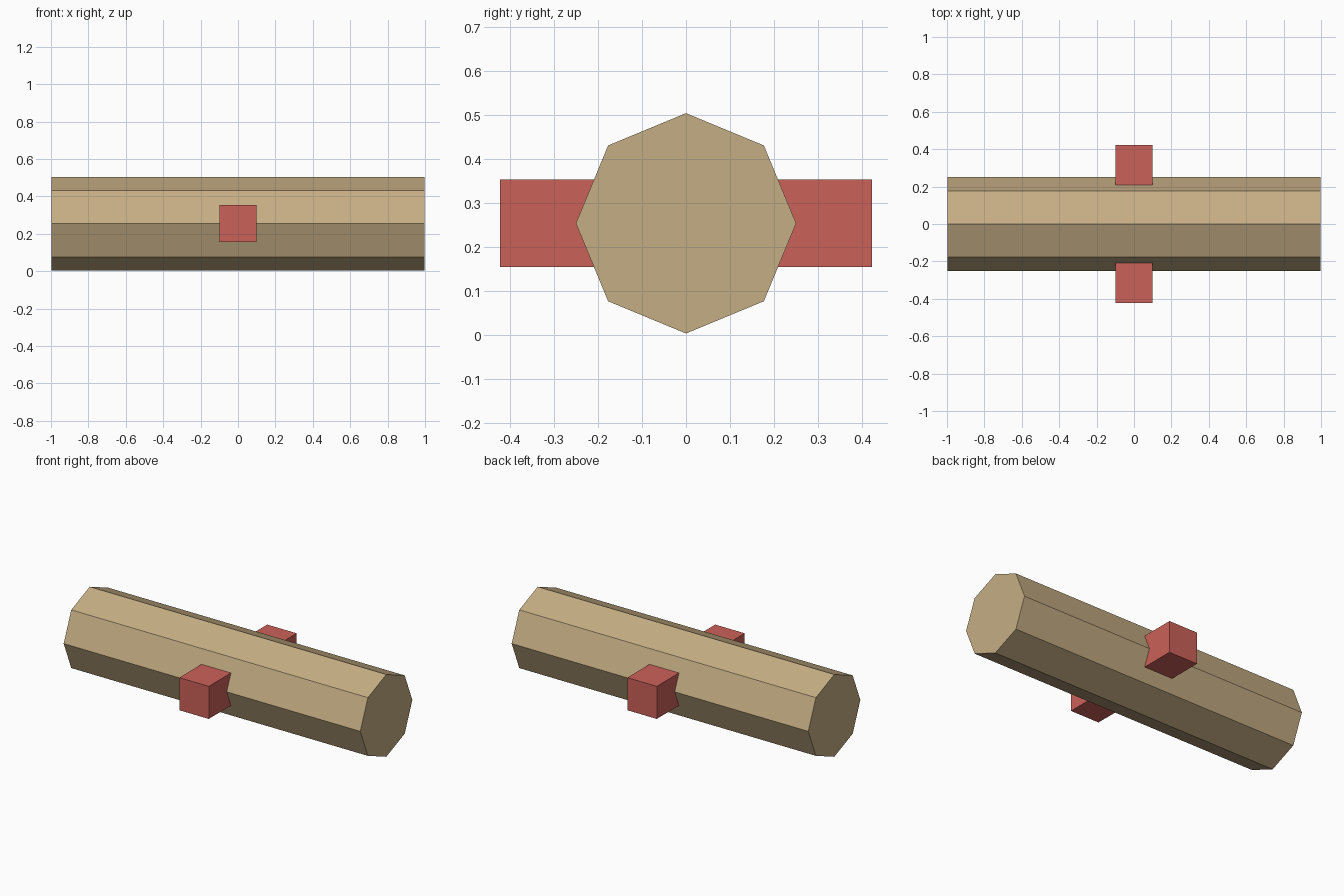
import bpy
from math import pi

if "Cube" in bpy.data.objects:
    bpy.data.objects.remove(bpy.data.objects["Cube"])

CENTRE_Z = 0.254


def paint(obj, name, colour):
    mat = bpy.data.materials.new(name)
    mat.diffuse_color = (*colour, 1)
    mat.use_nodes = True
    mat.node_tree.nodes["Principled BSDF"].inputs["Base Color"].default_value = mat.diffuse_color
    obj.data.materials.append(mat)


# Octagonal log lying along x, with a corner pointing straight up
bpy.ops.mesh.primitive_cylinder_add(vertices=8, radius=0.25, depth=1.994,
                                    location=(0, 0, CENTRE_Z),
                                    rotation=(0, pi / 2, 0))
log = bpy.context.object
log.name = "log"
paint(log, "wood", (0.56, 0.42, 0.23))

# Square peg passing through the middle of the log, front to back
bpy.ops.mesh.primitive_cube_add(size=1, location=(0, 0, CENTRE_Z))
peg = bpy.context.object
peg.name = "cross_peg"
peg.scale = (0.198, 0.844, 0.198)
paint(peg, "red", (0.6, 0.12, 0.1))
